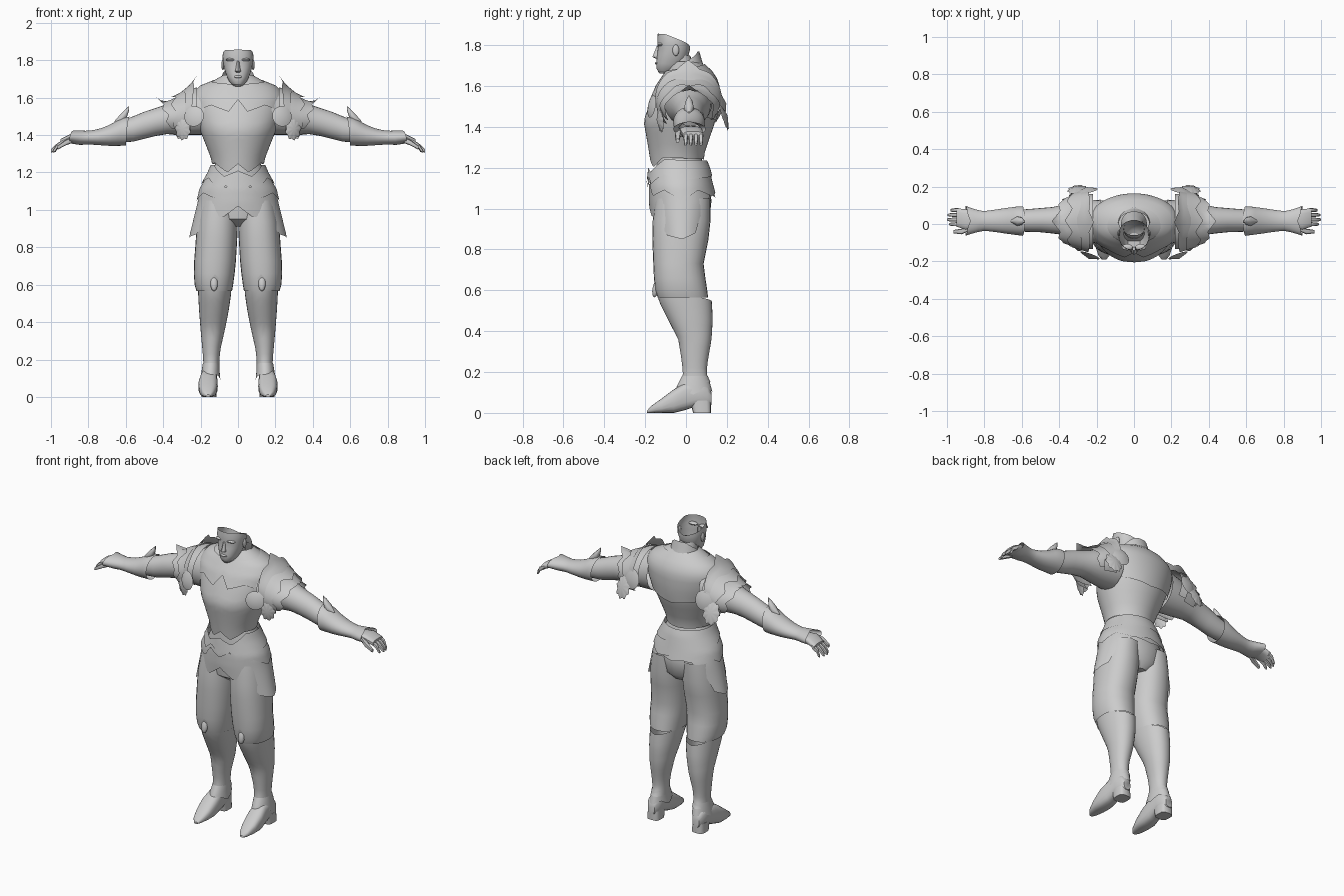
import bpy, bmesh, math
from mathutils import Matrix, Vector

steel = bpy.data.materials.new("plain grey")
steel.diffuse_color = (0.6, 0.6, 0.6, 1)


def finish(name, bm, mirror, angle=40):
    bmesh.ops.recalc_face_normals(bm, faces=bm.faces)
    me = bpy.data.meshes.new(name)
    bm.to_mesh(me)
    bm.free()
    ob = bpy.data.objects.new(name, me)
    bpy.context.collection.objects.link(ob)
    me.materials.append(steel)
    if mirror:
        ob.modifiers.new("Mirror", 'MIRROR').use_clip = False
    bpy.ops.object.select_all(action='DESELECT')
    ob.select_set(True)
    bpy.context.view_layer.objects.active = ob
    bpy.ops.object.shade_smooth_by_angle(angle=math.radians(angle))
    return ob


def lerp_table(table, t):
    """Linear lookup in rows whose first entry is the key."""
    if t <= table[0][0]:
        return table[0][1:]
    for a, b in zip(table, table[1:]):
        if t <= b[0]:
            f = (t - a[0]) / (b[0] - a[0])
            return [u + (v - u) * f for u, v in zip(a[1:], b[1:])]
    return table[-1][1:]


def loft(name, axis, rings, n=24, p=2.0, lo=None, hi=None, off=0.0, rows=7,
         caps=False, span=None, mirror=False):
    """Skin over rings (t, a0, a1, b0, b1); lo and hi are hems (degrees, t)."""
    rings = sorted(rings)
    closed = span is None
    s0, s1 = span or (0, 360)
    count = n if closed else n + 1
    bm = bmesh.new()
    grid = []
    steps = [r[0] for r in rings]
    if lo or hi:
        steps = [i / rows for i in range(rows + 1)]
    for s in steps:
        row = []
        for j in range(count):
            deg = s0 + (s1 - s0) * j / n
            fold = abs((deg + 180) % 360 - 180)
            t = s
            if lo or hi:
                t0 = lerp_table(lo, fold)[0] if lo else rings[0][0]
                t1 = lerp_table(hi, fold)[0] if hi else rings[-1][0]
                t = t0 + (t1 - t0) * s
            a0, a1, b0, b1 = lerp_table(rings, t)
            sn, cs = math.sin(math.radians(deg)), math.cos(math.radians(deg))
            a = (a0 + a1) / 2 + ((a1 - a0) / 2 + off) * math.copysign(abs(sn) ** (2 / p), sn)
            b = (b0 + b1) / 2 - ((b1 - b0) / 2 + off) * math.copysign(abs(cs) ** (2 / p), cs)
            row.append(bm.verts.new({'z': (a, b, t), 'x': (t, a, b), 'y': (a, t, b)}[axis]))
        grid.append(row)
    for r, q in zip(grid, grid[1:]):
        for j in range(n):
            k = (j + 1) % count
            bm.faces.new((r[j], r[k], q[k], q[j]))
    if caps:
        bm.faces.new(grid[0])
        bm.faces.new(grid[-1])
    return finish(name, bm, mirror)


def body(rings):
    """Rings symmetric in x: (t, half width, y0, y1)."""
    return [(t, -w, w, y0, y1) for t, w, y0, y1 in rings]


def plate(name, loc, rx, rz, tilt, lobes=0, turn=0):
    """Thin domed badge standing in the xz plane."""
    bm = bmesh.new()
    sgn = 1 if loc[1] > 0 else -1
    rot = Matrix.Rotation(math.radians(turn), 3, 'Z') @ Matrix.Rotation(math.radians(tilt), 3, 'X')
    mid = bm.verts.new(Vector(loc) + rot @ Vector((0, 0.02 * sgn, 0)))
    ring = []
    for i in range(32):
        a = math.tau * i / 32
        k = 1 + (0.1 * math.cos(lobes * a) if lobes else 0)
        ring.append(bm.verts.new(Vector(loc) + rot @ Vector((rx * k * math.cos(a), 0, rz * k * math.sin(a)))))
    for i in range(32):
        bm.faces.new((mid, ring[i], ring[(i + 1) % 32]))
    return finish(name, bm, True)


def ellipsoid(name, loc, size, mirror=False, tilt=0):
    bm = bmesh.new()
    m = Matrix.Translation(loc) @ Matrix.Rotation(math.radians(tilt), 4, 'X') @ Matrix.Diagonal((*size, 1))
    bmesh.ops.create_uvsphere(bm, u_segments=14, v_segments=8, radius=1, matrix=m)
    return finish(name, bm, mirror)


# Breastplate and the yoke lying over it
chest = body([(1.20, .133, -.17, .085), (1.27, .142, -.18, .09), (1.33, .165, -.19, .11),
              (1.43, .205, -.208, .145), (1.52, .23, -.175, .155), (1.60, .24, -.14, .155),
              (1.66, .205, -.10, .135), (1.69, .13, -.08, .1), (1.72, .08, -.06, .07)])
loft("breastplate", 'z', chest, 48, lo=[(0, 1.245), (25, 1.20), (60, 1.25), (180, 1.24)], rows=14)
loft("yoke", 'z', chest, 60, off=.009, rows=8, hi=[(0, 1.67), (180, 1.71)],
     lo=[(0, 1.59), (12, 1.525), (36, 1.56), (70, 1.52), (110, 1.46), (180, 1.42)])
loft("collar", 'z', body([(1.62, .115, -.11, .12), (1.70, .088, -.075, .085), (1.77, .075, -.05, .065)]),
     32, hi=[(0, 1.655), (60, 1.69), (100, 1.73), (150, 1.77)], rows=4)

# Head with open crown
loft("neck", 'z', body([(1.60, .07, -.07, .07), (1.68, .055, -.075, .045), (1.75, .055, -.08, .02)]), 20)
loft("head", 'z', body([(1.662, .022, -.13, -.07), (1.672, .04, -.144, -.04), (1.70, .054, -.146, -.01),
                        (1.74, .070, -.143, .01), (1.78, .079, -.138, .02), (1.82, .084, -.141, .02),
                        (1.857, .076, -.138, .0)]),
     28, 2.2, hi=[(0, 1.857), (70, 1.853), (120, 1.82), (180, 1.79)], rows=8)
loft("chin_base", 'z', body([(1.66, .015, -.125, -.07), (1.672, .038, -.14, -.04)]), 16, caps=True)
loft("nose", 'z', body([(1.735, .014, -.15, -.12), (1.742, .017, -.165, -.12), (1.76, .011, -.157, -.12),
                        (1.795, .008, -.143, -.12)]), 10, 1.6, caps=True)
ellipsoid("brow", (.036, -.124, 1.803), (.03, .017, .009), True)
ellipsoid("lips", (0, -.143, 1.712), (.022, .009, .007))
ellipsoid("ear", (.081, -.05, 1.775), (.008, .016, .028), True)

# Waist sash, fauld and tassets
skirt = body([(.85, .262, -.165, .13), (.95, .238, -.175, .14), (1.04, .216, -.182, .147),
              (1.11, .20, -.182, .128), (1.20, .15, -.172, .105), (1.26, .125, -.16, .08)])
loft("tassets", 'z', skirt, 72, rows=8, hi=[(0, 1.12), (180, 1.14)],
     lo=[(0, 1.02), (22, .955), (38, 1.0), (58, .87), (90, .85), (115, .88), (128, 1.0), (150, 1.07), (180, 1.05)])
loft("fauld", 'z', skirt, 72, off=.007, rows=6, hi=[(0, 1.18)],
     lo=[(0, 1.09), (20, 1.13), (32, 1.06), (60, 1.09), (90, 1.04), (120, 1.09), (150, 1.06), (180, 1.08)])
loft("sash", 'z', skirt, 72, off=.013, rows=5, hi=[(0, 1.21), (25, 1.18), (60, 1.24), (180, 1.235)],
     lo=[(0, 1.11), (18, 1.16), (30, 1.12), (60, 1.17), (90, 1.14), (180, 1.16)])
loft("pelvis", 'z', body([(.91, .07, -.09, .08), (.95, .16, -.145, .115), (1.04, .195, -.155, .125),
                          (1.15, .165, -.15, .105), (1.25, .12, -.14, .075)]), 28, caps=True)

# Legs
loft("thigh", 'z', [(.565, .032, .222, -.138, .108), (.60, .026, .232, -.15, .104), (.66, .018, .236, -.157, .095),
                    (.73, .011, .234, -.16, .086), (.85, .004, .225, -.165, .11), (.94, 0, .22, -.163, .12),
                    (1.05, .005, .20, -.15, .12)], 28, 2.2, mirror=True)
loft("greave", 'z', [(.15, .1, .188, -.025, .12), (.19, .1, .185, -.015, .1), (.25, .095, .19, -.02, .106),
                     (.36, .07, .2, -.038, .125), (.46, .05, .208, -.09, .131), (.55, .037, .213, -.135, .126),
                     (.65, .03, .216, -.158, .1)], 32, 2.1, rows=12, mirror=True,
     hi=[(0, .655), (25, .615), (60, .59), (180, .545)])
ellipsoid("knee_boss", (.128, -.148, .607), (.02, .016, .042), True, -10)
loft("ankle_cuff", 'z', [(.09, .094, .202, -.06, .132), (.13, .098, .196, -.045, .122), (.18, .1, .188, -.02, .108)],
     28, rows=4, mirror=True, lo=[(0, .10), (40, .12), (90, .09), (130, .12), (180, .10)])
loft("boot", 'y', [(-.19, .148, .172, 0, .012), (-.17, .132, .19, 0, .034), (-.12, .115, .206, 0, .07),
                   (-.06, .108, .212, 0, .115), (-.01, .110, .204, .012, .145), (.06, .112, .196, .035, .155),
                   (.105, .117, .192, .03, .135), (.125, .132, .178, .04, .1)], 20, 2.8, caps=True, mirror=True)
loft("boot_heel", 'z', [(0, .115, .195, .035, .122), (.06, .117, .193, .02, .122)], 16, 3.5, caps=True, mirror=True)

# Arms and gauntlets
loft("upper_arm", 'x', [(.18, -.11, .13, 1.40, 1.65), (.30, -.08, .12, 1.40, 1.61), (.38, -.058, .102, 1.405, 1.565),
                        (.44, -.05, .09, 1.395, 1.545), (.50, -.044, .085, 1.38, 1.525), (.56, -.042, .08, 1.365, 1.50),
                        (.64, -.04, .075, 1.36, 1.47)], 24, mirror=True)
gaunt = [(.57, -.066, .094, 1.345, 1.50), (.62, -.06, .094, 1.343, 1.492), (.68, -.052, .086, 1.342, 1.457),
         (.74, -.043, .077, 1.346, 1.433), (.80, -.036, .068, 1.35, 1.422), (.85, -.046, .078, 1.347, 1.425),
         (.91, -.066, .1, 1.358, 1.424)]
loft("gauntlet", 'x', gaunt, 32, rows=10, mirror=True, lo=[(0, .60), (90, .595), (180, .58)],
     hi=[(0, .905), (90, .90), (150, .89), (180, .875)])
loft("elbow_spike", 'x', [(.583, .01, .018, 1.53, 1.555), (.60, -.005, .035, 1.48, 1.54),
                          (.625, -.01, .04, 1.46, 1.515), (.66, .01, .02, 1.45, 1.475)],
     12, caps=True, mirror=True)

# Hands
loft("palm", 'x', [(.84, -.015, .06, 1.365, 1.405), (.90, -.03, .08, 1.36, 1.403), (.95, -.015, .085, 1.338, 1.378)],
     14, 2.8, caps=True, mirror=True)
for i in range(4):
    y, end = -.012 + .025 * i, (.988, 1.0, .996, .982)[i]
    loft(f"finger_{i + 1}", 'x', [(.935, y, y + .022, 1.347, 1.375), (.965, y, y + .021, 1.33, 1.357),
                                  (end - .008, y + .002, y + .019, 1.309, 1.333),
                                  (end, y + .006, y + .015, 1.307, 1.32)], 8, 2.5, caps=True, mirror=True)
loft("thumb", 'x', [(.88, -.035, -.01, 1.36, 1.39), (.92, -.055, -.025, 1.345, 1.375),
                    (.965, -.05, -.032, 1.322, 1.342)], 8, 2.5, caps=True, mirror=True)

# Pauldrons: inner crest, main shell, outer lame
loft("pauldron_crest", 'x', [(.21, -.155, .175, 1.40, 1.735), (.25, -.15, .175, 1.40, 1.675), (.31, -.13, .165, 1.40, 1.625)],
     32, rows=4, span=(75, 285), mirror=True,
     lo=[(75, .25), (140, .235), (160, .24), (180, .215)], hi=[(75, .28), (150, .285), (180, .31)])
loft("pauldron_shell", 'x', [(.22, -.135, .16, 1.40, 1.655), (.28, -.13, .165, 1.39, 1.64), (.34, -.115, .15, 1.39, 1.595),
                             (.40, -.095, .125, 1.40, 1.575), (.445, -.085, .115, 1.40, 1.608)],
     40, rows=8, span=(55, 305), mirror=True,
     hi=[(55, .355), (80, .385), (100, .37), (125, .405), (150, .395), (180, .44)])
loft("pauldron_lame", 'x', [(.26, -.145, .18, 1.37, 1.655), (.33, -.125, .165, 1.37, 1.615), (.38, -.11, .145, 1.39, 1.595)],
     40, rows=4, span=(50, 310), mirror=True, lo=[(50, .25), (180, .27)],
     hi=[(50, .33), (75, .35), (95, .32), (130, .36), (155, .33), (180, .37)])

# Badges and scalloped flaps hanging from the pauldrons
plate("front_badge", (.235, -.168, 1.50), .055, .055, -10, turn=20)
plate("front_flap", (.295, -.125, 1.435), .042, .06, 5, 9, 20)
plate("back_badge", (.25, .178, 1.51), .055, .06, 12, turn=-10)
plate("back_flap", (.305, .185, 1.45), .05, .07, 18, 9, -10)
